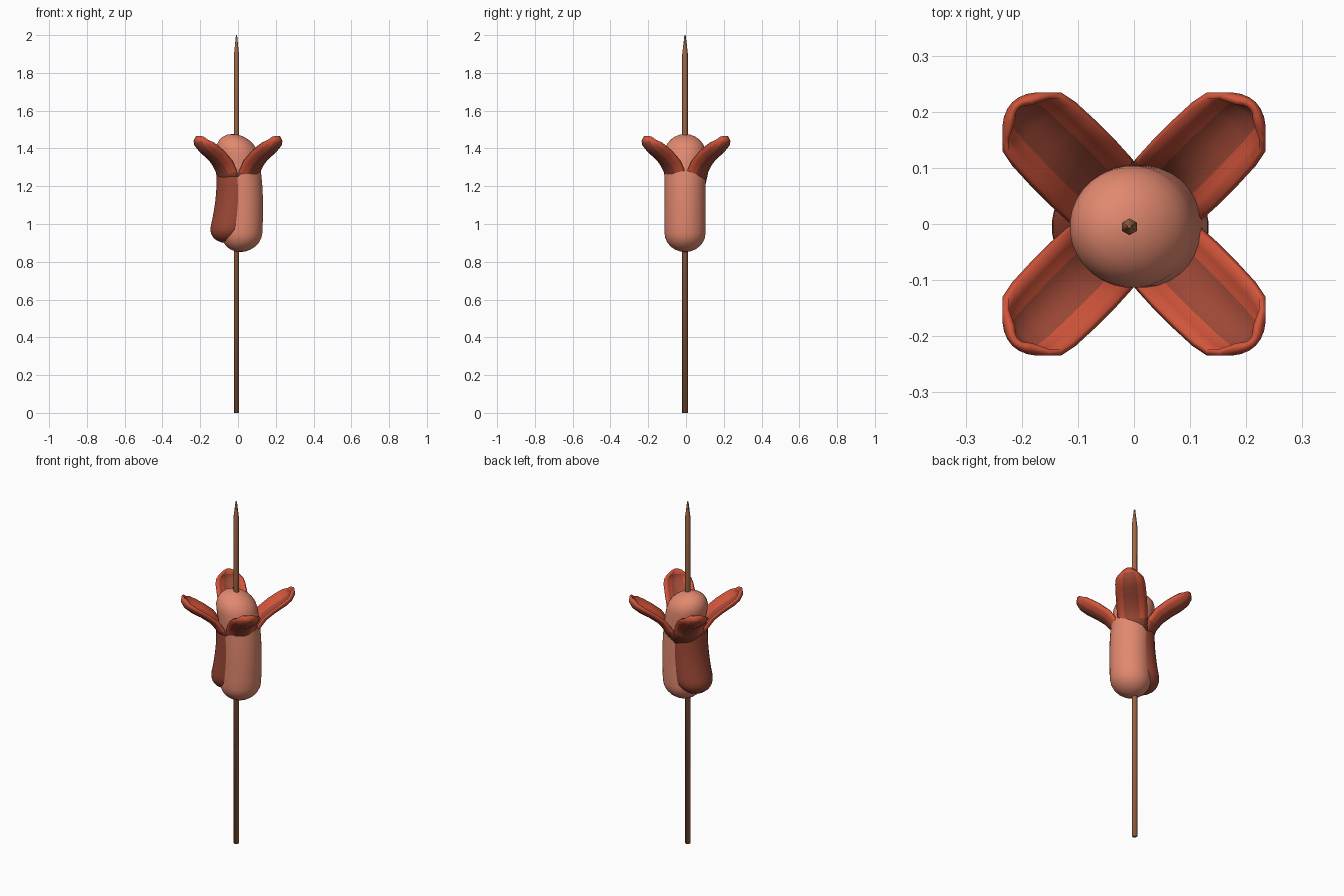
import bpy, bmesh, math
from mathutils import Vector

cube = bpy.data.objects.get("Cube")
if cube:
    bpy.data.objects.remove(cube, do_unlink=True)

AXIS = Vector((-0.008, -0.005, 0))


def material(name, color):
    m = bpy.data.materials.new(name)
    m.use_nodes = True
    m.diffuse_color = (*color, 1)
    m.node_tree.nodes["Principled BSDF"].inputs["Base Color"].default_value = (*color, 1)
    return m


pink = material("pale pink", (0.76, 0.25, 0.16))
red = material("grilled red", (0.64, 0.09, 0.043))
skin = material("browned red", (0.34, 0.066, 0.037))
wood = material("skewer brown", (0.36, 0.14, 0.063))


def grid_object(name, rows, mat, closed):
    """Skin rows of points; closed rows become a capped tube."""
    bm = bmesh.new()
    vs = [[bm.verts.new(p) for p in row] for row in rows]
    n = len(vs[0])
    for a, b in zip(vs, vs[1:]):
        for i in range(n if closed else n - 1):
            j = (i + 1) % n
            bm.faces.new((a[i], a[j], b[j], b[i]))
    if closed:
        bm.faces.new(vs[0][::-1])
        bm.faces.new(vs[-1])
    bmesh.ops.recalc_face_normals(bm, faces=bm.faces)
    mesh = bpy.data.meshes.new(name)
    bm.to_mesh(mesh)
    bm.free()
    mesh.materials.append(mat)
    mesh.shade_smooth()
    obj = bpy.data.objects.new(name, mesh)
    bpy.context.collection.objects.link(obj)
    return obj


def ring(x, y, z, r, sides):
    return [(x + r * math.cos((k + 0.5) * math.tau / sides),
             y + r * math.sin((k + 0.5) * math.tau / sides), z) for k in range(sides)]


def bend(points, z):
    """Smooth centre line through (z, x) points."""
    total = 0
    for zi, xi in points:
        for zj, _ in points:
            if zj != zi:
                xi *= (z - zj) / (zi - zj)
        total += xi
    return total


def sausage(name, z0, z1, radius, cap, centre, mat):
    """Bent capsule with rounded ends."""
    arcs = [math.radians(a) for a in (3, 15, 30, 45, 60, 75, 90)]
    profile = [(z0 + cap * (1 - math.cos(a)), radius * math.sin(a)) for a in arcs]
    low, high = z0 + cap, z1 - cap
    profile += [(low + (high - low) * i / 10, radius) for i in range(1, 10)]
    profile += [(z1 - cap * (1 - math.cos(a)), radius * math.sin(a)) for a in reversed(arcs)]
    rows = [ring(bend(centre, z), AXIS.y, z, r, 32) for z, r in profile]
    return grid_object(name, rows, mat, True)


# Pale sausage body and the browned half on its right side
sausage("sausage_body", 0.852, 1.476, 0.109, 0.1,
        [(0.86, 0.014), (1.1, 0.024), (1.25, 0.016), (1.45, -0.022)], pink)
sausage("browned_side", 0.9, 1.34, 0.107, 0.09,
        [(0.9, -0.062), (0.98, -0.04), (1.12, -0.014), (1.3, -0.01)], skin)

# Skewer with a sharpened tip
grid_object("skewer", [ring(AXIS.x, AXIS.y, z, r, 6) for z, r in
                       ((0, 0.015), (1.9, 0.015), (1.995, 0.004), (2, 0.002))], wood, True)

# Petal path: radius, height, half width
PATH = [(0.1, 1.2), (0.12, 1.26), (0.155, 1.305), (0.205, 1.342), (0.255, 1.372),
        (0.29, 1.402), (0.307, 1.435), (0.303, 1.466)]
WIDTH = [0.078, 0.08, 0.082, 0.082, 0.08, 0.074, 0.058, 0.028]
SPAN = 4


def petal(name, angle):
    out = Vector((math.cos(angle), math.sin(angle), 0))
    side = Vector((-out.y, out.x, 0))
    rows = []
    for i, (r, z) in enumerate(PATH):
        (r0, z0), (r1, z1) = PATH[max(i - 1, 0)], PATH[min(i + 1, len(PATH) - 1)]
        inward = (out * (z0 - z1) + Vector((0, 0, r1 - r0))).normalized()
        w = WIDTH[i]
        curl = 0.42 + 0.04 * min(i, 4)
        rows.append([out * r + Vector((0, 0, z)) + side * w * u / SPAN
                     + inward * curl * w * (u / SPAN) ** 2 for u in range(-SPAN, SPAN + 1)])
    obj = grid_object(name, rows, red, False)
    # Orient the sheet so that its front is the outer skin
    if sum((p.normal.dot(out) - p.normal.z) * p.area for p in obj.data.polygons) < 0:
        obj.data.flip_normals()
    # Browned band along the middle; flanks and tip stay red
    obj.data.materials.append(skin)
    for p in obj.data.polygons:
        row, column = divmod(p.index, 2 * SPAN)
        middle = 2 <= column < 2 * SPAN - 2 and row < len(PATH) - 2
        p.material_index = 1 if middle or row == 0 else 0
    shell = obj.modifiers.new("thickness", "SOLIDIFY")
    shell.thickness = 0.012
    shell.offset = -1


# Four curled petals cut from the top of the sausage
for k, name in enumerate(("back_left", "back_right", "front_right", "front_left")):
    petal(name + "_petal", math.radians(45 + 90 * k))
